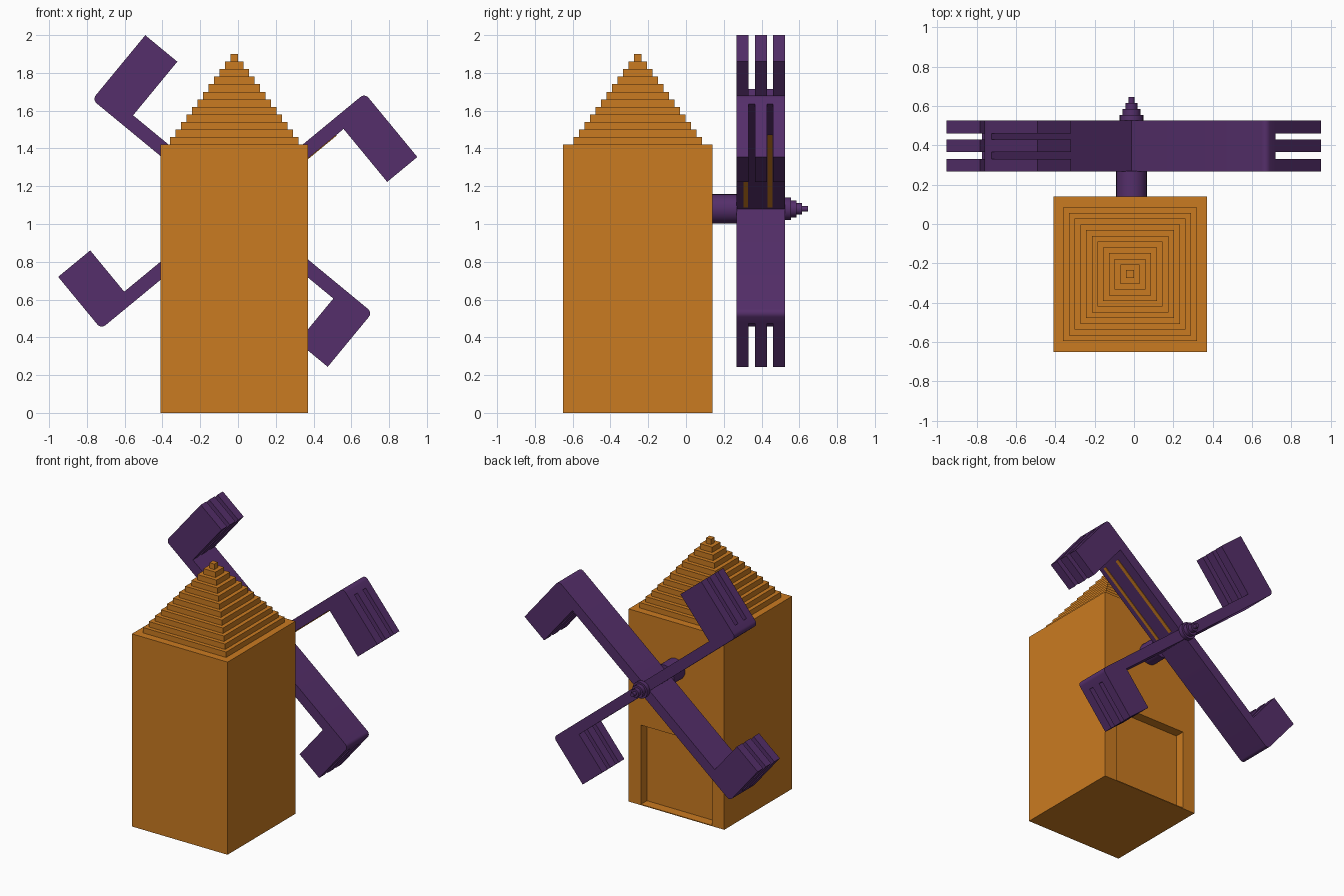
import bpy, bmesh, math
from mathutils import Matrix

if "Cube" in bpy.data.objects:
    bpy.data.objects.remove(bpy.data.objects["Cube"])

def material(name, rgb):
    m = bpy.data.materials.new(name)
    m.diffuse_color = (*rgb, 1)
    m.use_nodes = True
    m.node_tree.nodes["Principled BSDF"].inputs["Base Color"].default_value = m.diffuse_color
    return m

ORANGE = material("orange", (0.59, 0.197, 0.015))
PURPLE = material("purple", (0.090, 0.028, 0.145))

def finish(name, bm, mat):
    bmesh.ops.recalc_face_normals(bm, faces=bm.faces[:])
    me = bpy.data.meshes.new(name)
    bm.to_mesh(me)
    bm.free()
    me.materials.append(mat)
    ob = bpy.data.objects.new(name, me)
    bpy.context.collection.objects.link(ob)
    return ob

def add_box(bm, x0, x1, y0, y1, z0, z1):
    m = Matrix.Translation(((x0 + x1) / 2, (y0 + y1) / 2, (z0 + z1) / 2))
    m = m @ Matrix.Diagonal((x1 - x0, y1 - y0, z1 - z0, 1))
    bmesh.ops.create_cube(bm, size=1, matrix=m)

def add_prism(bm, pts, y0, y1):
    """Extrude an outline in the xz plane along y."""
    f = bm.faces.new([bm.verts.new((x, y0, z)) for x, z in pts])
    r = bmesh.ops.extrude_face_region(bm, geom=[f])
    for v in r["geom"]:
        if isinstance(v, bmesh.types.BMVert):
            v.co.y = y1

def smooth(ob):
    bpy.ops.object.select_all(action='DESELECT')
    ob.select_set(True)
    bpy.context.view_layer.objects.active = ob
    bpy.ops.object.shade_smooth_by_angle(angle=math.radians(35))

# tower with a recessed doorway in the back wall
CX, CY = -0.02, -0.255
bm = bmesh.new()
add_box(bm, -0.41, 0.37, -0.65, 0.14, 0, 1.42)
tower = finish("tower", bm, ORANGE)
bm = bmesh.new()
add_box(bm, -0.31, 0.27, 0.07, 0.3, 0.006, 0.59)
cutter = finish("doorway_cutter", bm, ORANGE)
cutter.hide_render = True
mod = tower.modifiers.new("doorway", 'BOOLEAN')
mod.object = cutter
mod.operation = 'DIFFERENCE'
mod.solver = 'EXACT'
bpy.context.view_layer.objects.active = tower
bpy.ops.object.modifier_apply(modifier=mod.name)
bpy.data.objects.remove(cutter)

# stepped roof
bm = bmesh.new()
N = 12
for i in range(N):
    h = 0.34 - i * 0.32 / (N - 1)
    z = 1.42 + i * 0.04
    add_box(bm, CX - h, CX + h, CY - h, CY + h, z, z + 0.04)
finish("stepped_roof", bm, ORANGE)

# axle and stepped nose cap
HX, HZ = -0.0125, 1.08

def disc(bm, r, y0, y1):
    m = Matrix.Translation((HX, (y0 + y1) / 2, HZ)) @ Matrix.Rotation(math.pi / 2, 4, 'X')
    bmesh.ops.create_cone(bm, cap_ends=True, segments=24, radius1=r, radius2=r,
                          depth=y1 - y0, matrix=m)

bm = bmesh.new()
disc(bm, 0.078, 0.14, 0.27)
smooth(finish("axle", bm, PURPLE))
bm = bmesh.new()
for k in range(4):
    disc(bm, 0.06 - 0.015 * k, 0.525 + 0.03 * k, 0.555 + 0.03 * k)
smooth(finish("nose_cap", bm, PURPLE))

# sails: an arm with three paddle fingers turned sideways at its end
Y0, Y1, T = 0.267, 0.525, 0.037
FINGERS = [(0.267, 0.331), (0.365, 0.429), (0.461, 0.525)]

def to_xz(deg, pts):
    c, s = math.cos(math.radians(deg)), math.sin(math.radians(deg))
    return [(HX + a * c - p * s, HZ + a * s + p * c) for a, p in pts]

def sail(name, deg, length, reach, width):
    r = 0.03
    corner = [(length - r + r * math.sin(t), T - r + r * math.cos(t))
              for t in (k * math.pi / 10 for k in range(6))]
    bm = bmesh.new()
    add_prism(bm, to_xz(deg, [(0, T)] + corner + [(length, -T), (0, -T)]), Y0, Y1)
    a = length - width
    for y0, y1 in FINGERS:
        add_prism(bm, to_xz(deg, [(a, -T), (length, -T), (length, -reach), (a, -reach)]), y0, y1)
    smooth(finish(name, bm, PURPLE))

sail("upper_right_sail", 39.5, 0.917, 0.40, 0.207)
sail("upper_left_sail", 140.5, 0.954, 0.405, 0.22)
sail("lower_left_sail", 219.5, 0.954, 0.32, 0.22)
sail("lower_right_sail", -39.5, 0.908, 0.335, 0.207)

# thin orange strips under the upper right arm
bm = bmesh.new()
for y0, y1 in [(0.305, 0.328), (0.432, 0.458)]:
    add_prism(bm, to_xz(39.5, [(0.06, -T), (0.66, -T), (0.66, -T - 0.004), (0.06, -T - 0.004)]), y0, y1)
finish("arm_strips", bm, ORANGE)
